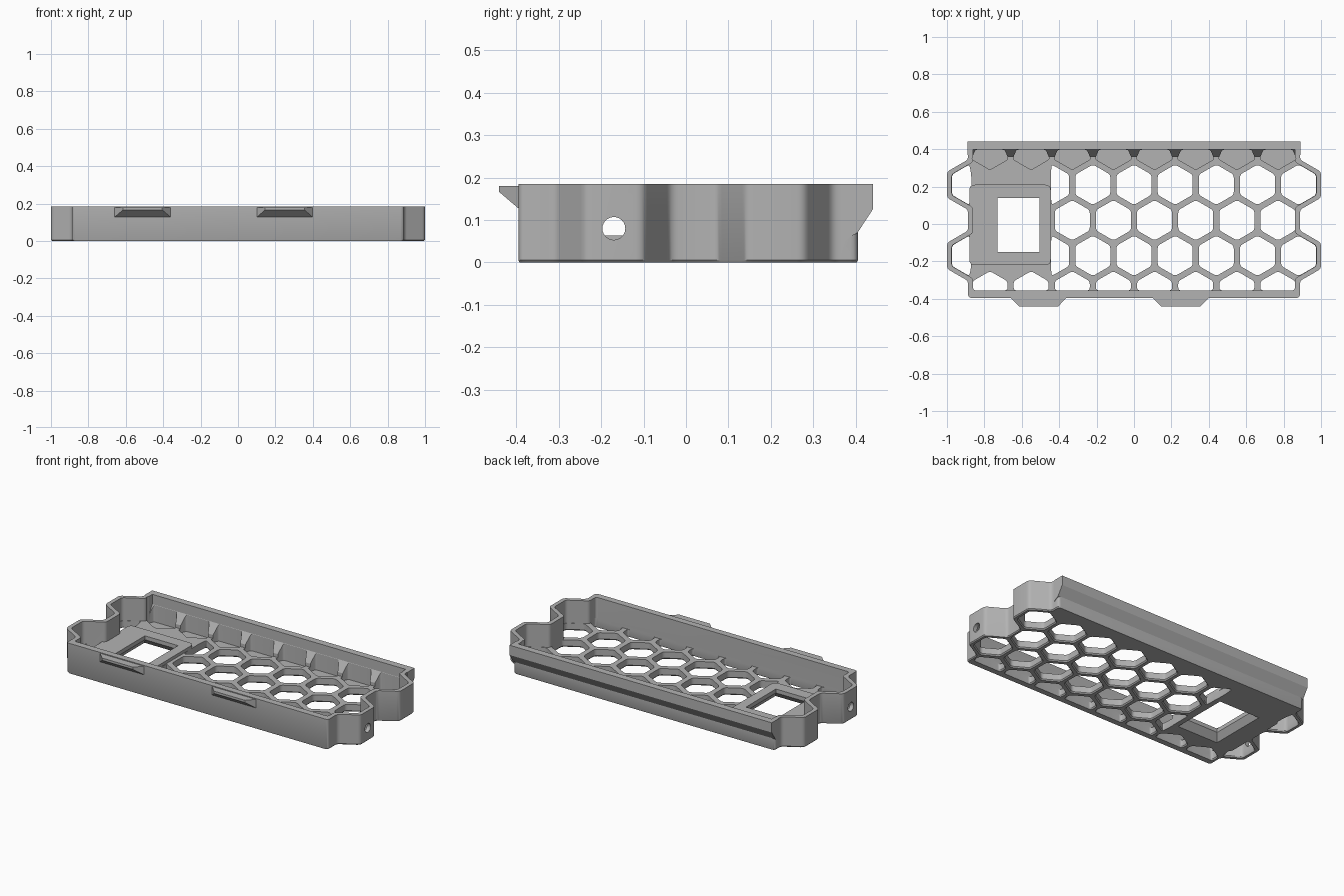
import bpy, bmesh, math
from mathutils import Vector

cube = bpy.data.objects.get("Cube")
if cube:
    bpy.data.objects.remove(cube, do_unlink=True)

grey = bpy.data.materials.new("matte_grey")
grey.use_nodes = True
grey.diffuse_color = (0.45, 0.45, 0.45, 1)
grey.node_tree.nodes["Principled BSDF"].inputs["Base Color"].default_value = (0.45, 0.45, 0.45, 1)

PITCH = 0.22                      # honeycomb cell spacing
ROW = 0.19                        # honeycomb row spacing
MID = 0.02                        # y of the middle row
TOP, FLOOR = 0.185, 0.045


def rounded(points, r):
    """Soften every corner of a closed 2D outline."""
    pts = [Vector(p) for p in points]
    pts = [p for i, p in enumerate(pts) if (p - pts[i - 1]).length > 1e-4]
    out = []
    for i, p in enumerate(pts):
        a, b = pts[i - 1] - p, pts[(i + 1) % len(pts)] - p
        s = p + a.normalized() * min(r, a.length * 0.45)
        e = p + b.normalized() * min(r, b.length * 0.45)
        for t in (0, 0.25, 0.5, 0.75, 1):
            out.append(s * (1 - t) ** 2 + p * 2 * t * (1 - t) + e * t * t)
    return out


def loft(bm, rings):
    """Skin a list of equal-length vertex rings and cap both ends."""
    loops = [[bm.verts.new(v) for v in ring] for ring in rings]
    for lo, hi in zip(loops, loops[1:]):
        for i in range(len(lo)):
            bm.faces.new((lo[i - 1], lo[i], hi[i], hi[i - 1]))
    bm.faces.new(loops[0])
    bm.faces.new(loops[-1])


def prism(bm, outline, levels):
    """Upright prism; levels are (z, scale about the outline centre)."""
    c = sum((Vector(p) for p in outline), Vector((0, 0))) / len(outline)
    loft(bm, [[(*(c + (Vector(p) - c) * s), z) for p in outline] for z, s in levels])


def along_x(bm, profile, x0, x1):
    loft(bm, [[(x, y, z) for y, z in profile] for x in (x0, x1)])


def make(name, build):
    bm = bmesh.new()
    build(bm)
    bmesh.ops.recalc_face_normals(bm, faces=bm.faces)
    mesh = bpy.data.meshes.new(name)
    bm.to_mesh(mesh)
    bm.free()
    mesh.materials.append(grey)
    ob = bpy.data.objects.new(name, mesh)
    bpy.context.collection.objects.link(ob)
    return ob


def combine(target, build, operation):
    """Add or cut a helper solid, then discard it."""
    tool = make("helper", build)
    tool.hide_render = True
    mod = target.modifiers.new("combine", 'BOOLEAN')
    mod.operation, mod.solver, mod.object = operation, 'EXACT', tool
    bpy.ops.object.select_all(action='DESELECT')
    bpy.context.view_layer.objects.active = target
    target.select_set(True)
    bpy.ops.object.modifier_apply(modifier=mod.name)
    bpy.data.objects.remove(tool, do_unlink=True)


def tray_outline(ap, side, front, back):
    """Rectangle with two half-hexagon lobes on each end."""
    x = 4 * PITCH
    rise = ap * math.tan(math.pi / 6)
    drop = rise + (x + ap - side) * math.tan(math.pi / 6)
    half = [(side, back)]
    for cy in (MID + ROW, MID - ROW):
        half += [(side, cy + drop), (x + ap, cy + rise), (x + ap, cy - rise), (side, cy - drop)]
    half.append((side, front))
    return half + [(-px, py) for px, py in reversed(half)]


def hexagon(cx, cy, r=0.108):
    return [(cx + r * math.sin(k * math.pi / 3), cy + r * math.cos(k * math.pi / 3)) for k in range(6)]


# Tray body: lobed outline hollowed above the floor
tray = make("tray", lambda bm: prism(bm, rounded(tray_outline(0.12, 0.887, -0.395, 0.405), 0.018),
                                     [(0, 0.994), (0.006, 1), (TOP, 1)]))
combine(tray, lambda bm: prism(bm, rounded(tray_outline(0.095, 0.86, -0.355, 0.362), 0.015),
                               [(FLOOR, 1), (0.3, 1)]), 'DIFFERENCE')

# Back rail: overhanging wall, with a parallel slope inside
rail = [(0.37, 0.05), (0.404, 0.07), (0.44, 0.125), (0.44, TOP), (0.37, TOP)]
combine(tray, lambda bm: along_x(bm, rail, -0.89, 0.89), 'UNION')
rail_inside = [(0.34, 0.066), (0.362, 0.066), (0.398, 0.125), (0.398, 0.3), (0.34, 0.3)]
combine(tray, lambda bm: along_x(bm, rail_inside, -0.86, 0.86), 'DIFFERENCE')


# Blind pockets along the back, leaving tapered ribs between them
def pockets(bm):
    half = [(0.095, 0.345), (0.095, 0.357), (0.078, 0.397)]
    for i in range(8):
        cx = (i - 3.5) * PITCH
        pts = [(cx, 0.29)] + [(cx + x, y) for x, y in half]
        pts += [(cx - x, y) for x, y in reversed(half)]
        prism(bm, rounded(pts, 0.01), [(0.02, 1), (0.22, 1)])


combine(tray, pockets, 'DIFFERENCE')


# Honeycomb openings, skipping the solid area around the mount
def cells(bm):
    for row in (1, 0, -1, -2):
        odd = row % 2
        for i in range(9 if odd else 8):
            cx = (i - (4 if odd else 3.5)) * PITCH
            if row > -2 and -0.8 < cx < -0.5:
                continue
            pts = hexagon(cx, MID + row * ROW)
            if row == -2:
                pts = [(x, max(y, -0.355)) for x, y in pts]
            elif cx < -0.8:
                pts = [(min(x, -0.87), y) for x, y in pts]
            elif cx < -0.4:
                pts = [(max(x, -0.445), y) for x, y in pts]
            prism(bm, rounded(pts, 0.016), [(-0.01, 1.06), (0, 1.06), (0.007, 1), (0.06, 1)])


combine(tray, cells, 'DIFFERENCE')


# Raised mount with a rectangular opening flared underneath
def box_outline(x0, x1, y0, y1):
    return [(x0, y0), (x1, y0), (x1, y1), (x0, y1)]


combine(tray, lambda bm: prism(bm, rounded(box_outline(-0.88, -0.445, -0.22, 0.21), 0.03),
                               [(0, 1), (0.064, 1)]), 'UNION')
combine(tray, lambda bm: prism(bm, box_outline(-0.73, -0.505, -0.15, 0.14),
                               [(-0.01, 1.25), (0, 1.25), (0.04, 1), (0.1, 1)]), 'DIFFERENCE')


# Round holes through the front lobe at both ends
def bores(bm):
    ring = [(MID - ROW + 0.027 * math.cos(a * math.pi / 12), 0.08 + 0.027 * math.sin(a * math.pi / 12))
            for a in range(24)]
    for s in (-1, 1):
        along_x(bm, ring, s * 0.94, s * 1.05)


combine(tray, bores, 'DIFFERENCE')

# Smooth the rounded corners only
bpy.ops.object.shade_smooth_by_angle(angle=math.radians(30))

# Front clips: wedges tapering outward
for name, cx in (("clip_right", -0.51), ("clip_left", 0.25)):
    def wedge(bm, cx=cx):
        loft(bm, [[(cx + sx * w, y, z) for sx, z in ((-1, lo), (1, lo), (1, 0.18), (-1, 0.18))]
                  for y, w, lo in ((-0.392, 0.152, 0.125), (-0.44, 0.105, 0.166))])
    make(name, wedge)
